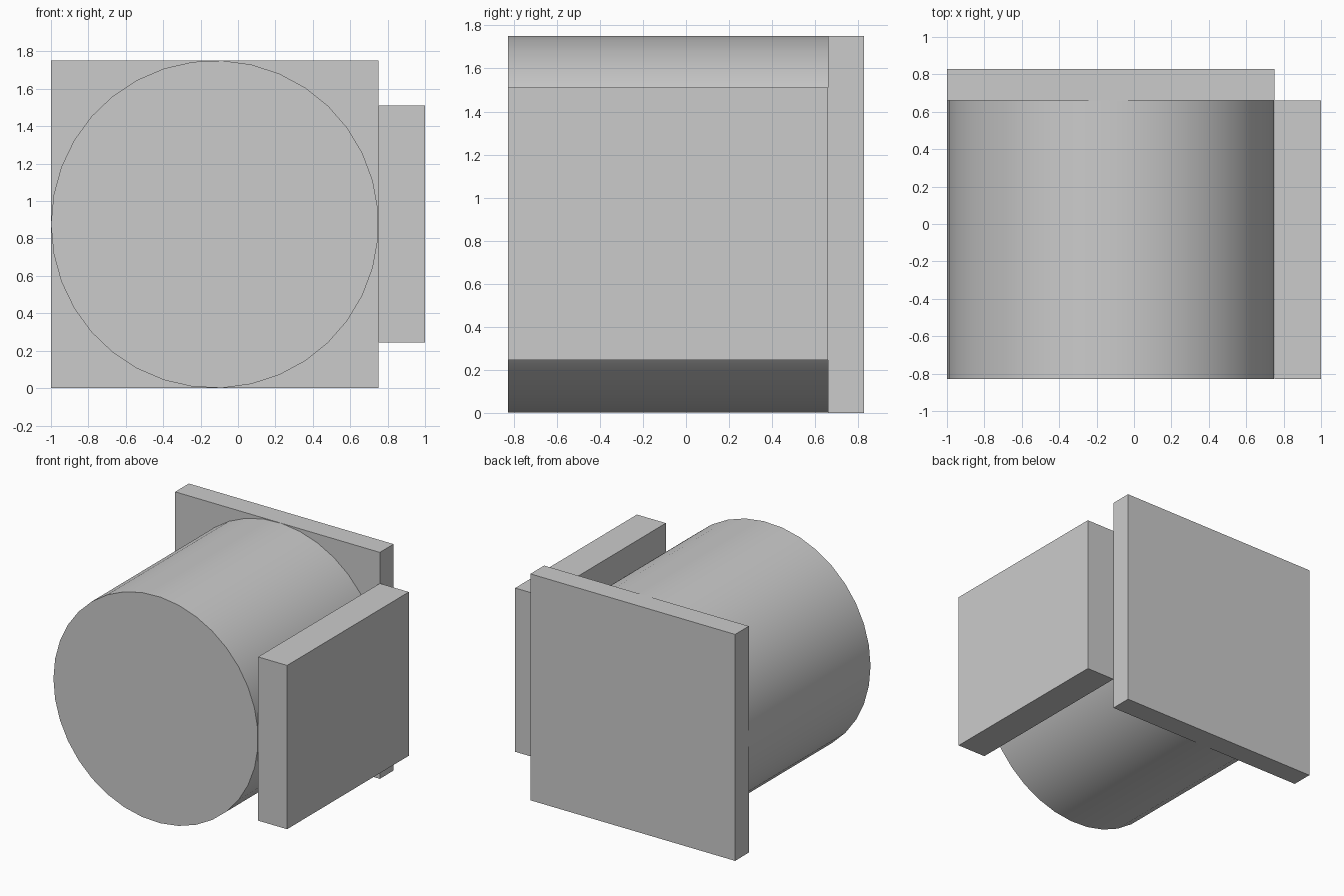
import bpy
import math
from mathutils import Matrix

default_cube = bpy.data.objects.get("Cube")
if default_cube:
    bpy.data.objects.remove(default_cube, do_unlink=True)

grey = bpy.data.materials.new("plain_grey")
grey.use_nodes = True
colour = (0.6, 0.6, 0.6, 1)
grey.diffuse_color = colour
grey.node_tree.nodes["Principled BSDF"].inputs["Base Color"].default_value = colour

FRONT, SEAM, BACK = -0.828, 0.66, 0.828
RADIUS = 0.876
AXIS_X = RADIUS - 1


def box(name, low, high):
    """Box between two opposite corners."""
    bpy.ops.mesh.primitive_cube_add(size=1)
    part = bpy.context.object
    part.name = name
    size = [b - a for a, b in zip(low, high)]
    centre = [(a + b) / 2 for a, b in zip(low, high)]
    part.data.transform(Matrix.Diagonal((*size, 1)))
    part.location = centre
    part.data.materials.append(grey)
    return part


# Square plate across the back
box("back_plate", (-1, SEAM, 0), (AXIS_X + RADIUS, BACK, 2 * RADIUS))

# Thick panel along the left side
box("side_panel", (AXIS_X + RADIUS, FRONT, 0.245), (1, SEAM, 1.512))

# Round body lying front to back, with a corner of its outline at -x
bpy.ops.mesh.primitive_cylinder_add(
    vertices=35, radius=RADIUS, depth=SEAM - FRONT,
    location=(AXIS_X, (FRONT + SEAM) / 2, RADIUS))
body = bpy.context.object
body.name = "round_body"
body.data.transform(Matrix.Rotation(math.pi / 2, 4, "X")
                    @ Matrix.Rotation(math.pi / 2, 4, "Z"))
body.data.materials.append(grey)
bpy.ops.object.shade_smooth_by_angle(angle=math.radians(30))
